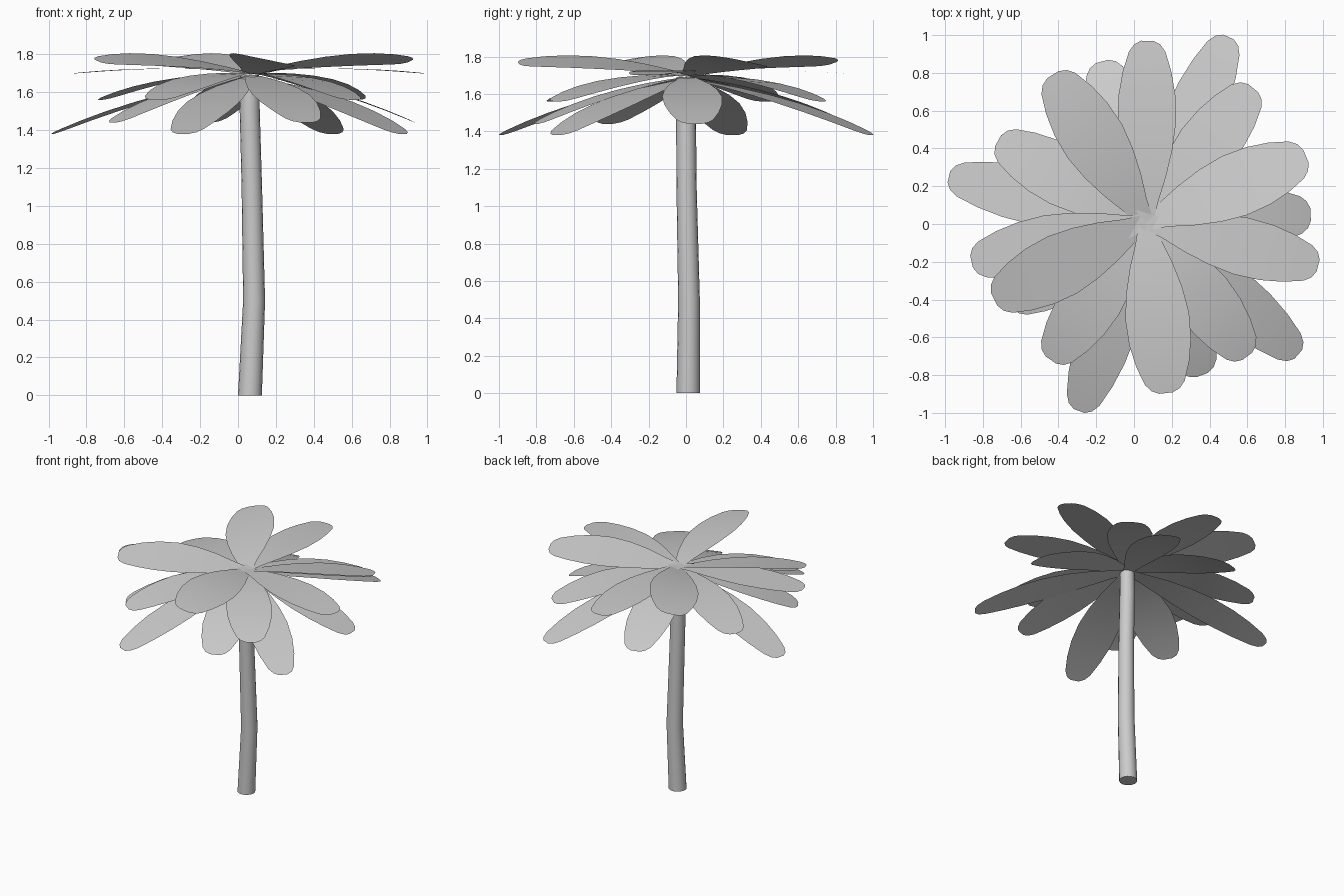
import bpy, bmesh, math
from mathutils import Vector

if "Cube" in bpy.data.objects:
    bpy.data.objects.remove(bpy.data.objects["Cube"])

CENTRE = Vector((0.065, 0.01, 0))
# leaf outline: (fraction of length, half width)
OUTLINE = [(0, .04), (.12, .07), (.25, .112), (.4, .148), (.55, .168),
           (.7, .163), (.83, .14), (.94, .105), (.98, .075), (1, .035)]


def finish(name, bm, angle):
    me = bpy.data.meshes.new(name)
    bm.to_mesh(me)
    bm.free()
    ob = bpy.data.objects.new(name, me)
    bpy.context.collection.objects.link(ob)
    bpy.context.view_layer.objects.active = ob
    ob.select_set(True)
    bpy.ops.object.shade_smooth_by_angle(angle=math.radians(angle))
    ob.select_set(False)
    return ob


def leaf(name, tip, z, width, roll):
    """Thin leaf from the crown centre to tip; z = root, middle, tip heights."""
    d = Vector((tip[0], tip[1], 0)) - CENTRE
    length = d.length
    d.normalize()
    side = Vector((d.y, -d.x, 0))
    bm = bmesh.new()
    last = None
    for t, w in OUTLINE:
        # quadratic through root, middle and tip
        h = z[0]*(1-t)*(1-2*t) + z[1]*4*t*(1-t) + z[2]*t*(2*t-1)
        c = CENTRE + d*length*t + Vector((0, 0, h))
        s = (side*math.cos(roll) + Vector((0, 0, math.sin(roll))))*w*width
        row = [bm.verts.new(c + s*k) for k in (-1, 0, 1)]
        if last:
            for i in (0, 1):
                bm.faces.new((last[i+1], last[i], row[i], row[i+1]))
        last = row
    bmesh.ops.recalc_face_normals(bm, faces=bm.faces)
    bm.normal_update()
    if sum(f.normal.z for f in bm.faces) < 0:
        bmesh.ops.reverse_faces(bm, faces=bm.faces)
    finish(name, bm, 60)


# Trunk: bent, tapering tube
bm = bmesh.new()
N = 16
rings = []
for x, y, z, r in [(.063, .012, 0, .063), (.085, .016, .5, .058),
                   (.073, .003, 1.1, .054), (.062, 0, 1.5, .053), (.062, 0, 1.69, .05)]:
    rings.append([bm.verts.new((x + r*math.cos(a), y + r*math.sin(a), z))
                  for a in [2*math.pi*i/N for i in range(N)]])
for a, b in zip(rings, rings[1:]):
    for i in range(N):
        j = (i+1) % N
        bm.faces.new((a[i], a[j], b[j], b[i]))
bm.faces.new(rings[0][::-1])
bm.faces.new(rings[-1])
finish("trunk", bm, 40)

# Leaf tiers: (heights, width factor, roll, tips)
TIERS = {
    "bottom_leaf": ((1.68, 1.565, 1.38), .88, 0,
                    [(-.98, .25), (-.29, -.99), (.5, .99), (.87, -.69)]),
    "lower_leaf": ((1.69, 1.60, 1.44), .95, 0,
                   [(.935, .05), (.36, -.8), (-.66, -.42), (-.17, .86)]),
    "middle_leaf": ((1.70, 1.67, 1.56), .95, .04,
                    [(.63, .72), (.6, -.70), (-.44, -.72), (-.72, .44)]),
    "upper_leaf": ((1.71, 1.725, 1.70), .92, 0,
                   [(.07, .97), (-.86, -.2), (.975, -.22)]),
    "top_leaf": ((1.70, 1.765, 1.765), 1.03, .2,
                 [(.91, .36), (-.43, .79), (-.74, -.4), (.17, -.895)]),
}
for name, (z, width, roll, tips) in TIERS.items():
    for i, tip in enumerate(tips):
        leaf(f"{name}_{i+1}", tip, z, width, roll)
